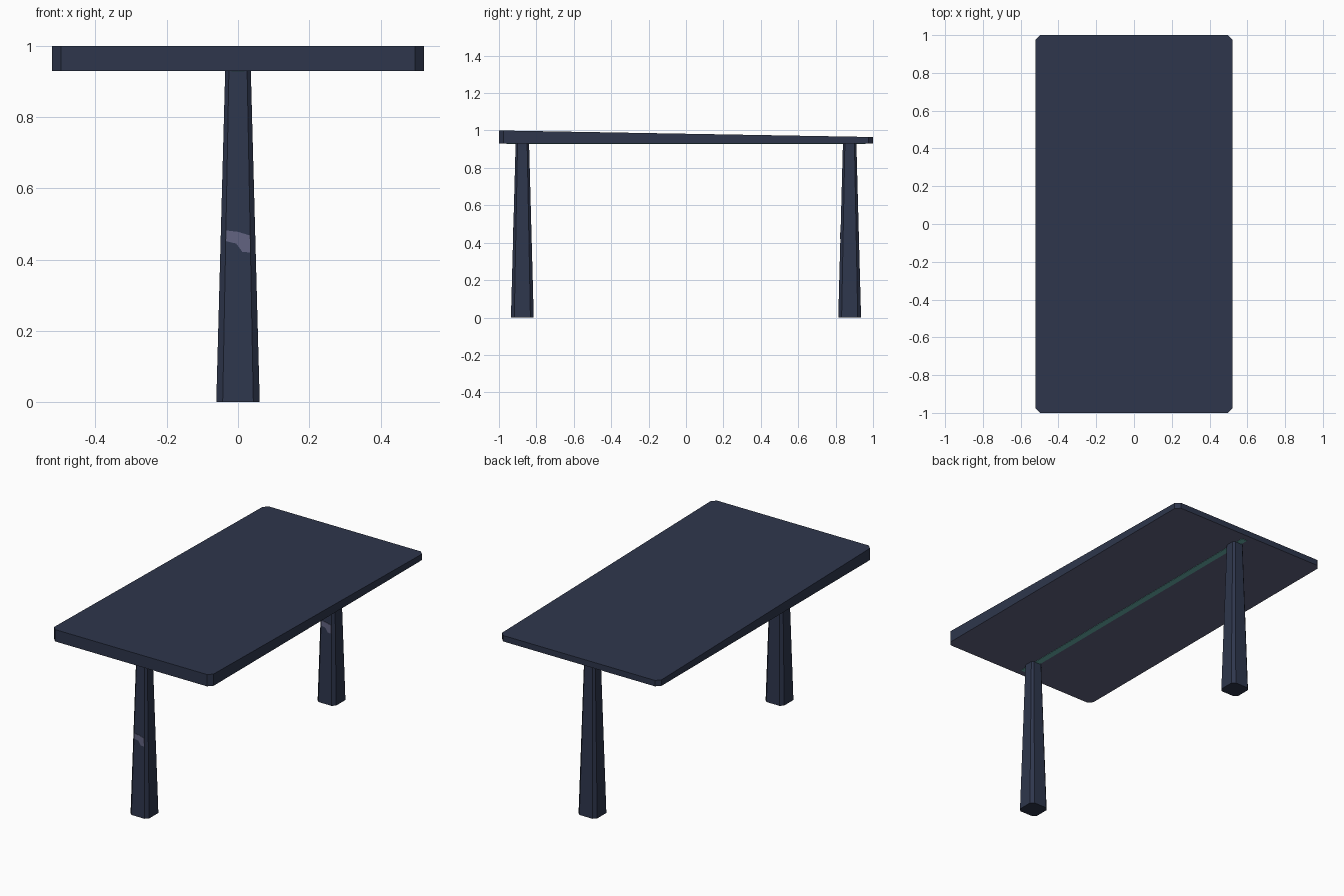
import bpy
import bmesh

if "Cube" in bpy.data.objects:
    bpy.data.objects.remove(bpy.data.objects["Cube"])


def material(name, rgb):
    # sRGB 0-255 to linear flat colour
    lin = [((c / 255 + 0.055) / 1.055) ** 2.4 for c in rgb]
    m = bpy.data.materials.new(name)
    m.diffuse_color = (*lin, 1)
    m.use_nodes = True
    m.node_tree.nodes["Principled BSDF"].inputs["Base Color"].default_value = m.diffuse_color
    return m


NAVY = material("dark navy", (46, 54, 76))
SLATE = material("slate purple", (97, 99, 128))
TEAL = material("muted teal", (104, 176, 172))

UNDER = 0.93                      # underside of the top
FOOT, NECK = 0.061, 0.036         # leg half widths, bottom and top
LEG_Y = 0.875


def octagon(hx, hy, c):
    # rectangle with cut corners, counter-clockwise
    return [(hx, -hy + c), (hx, hy - c), (hx - c, hy), (-hx + c, hy),
            (-hx, hy - c), (-hx, -hy + c), (-hx + c, -hy), (hx - c, -hy)]


def loft(name, bottom, top, mats):
    # closed solid between two matching rings of 3D points
    bm = bmesh.new()
    a = [bm.verts.new(p) for p in bottom]
    b = [bm.verts.new(p) for p in top]
    n = len(a)
    bm.faces.new(a[::-1])
    bm.faces.new(b)
    for i in range(n):
        j = (i + 1) % n
        bm.faces.new((a[i], a[j], b[j], b[i]))
    bmesh.ops.recalc_face_normals(bm, faces=bm.faces)
    mesh = bpy.data.meshes.new(name)
    bm.to_mesh(mesh)
    bm.free()
    for m in mats:
        mesh.materials.append(m)
    obj = bpy.data.objects.new(name, mesh)
    bpy.context.collection.objects.link(obj)
    return obj


# Table top: flat below, sloping down to the back, lighter underside
ring = octagon(0.522, 1.0, 0.025)
top = loft("table_top",
           [(x, y, UNDER) for x, y in ring],
           [(x, y, 0.9825 - 0.0175 * y) for x, y in ring],
           [NAVY, SLATE])
for p in top.data.polygons:
    p.material_index = 1 if p.normal.z < -0.9 else 0

# Centre stripe under the top
rect = [(-0.018, -0.96), (0.018, -0.96), (0.018, 0.96), (-0.018, 0.96)]
loft("underside_stripe",
     [(x, y, UNDER - 0.002) for x, y in rect],
     [(x, y, UNDER + 0.002) for x, y in rect], [TEAL])

# Worn patch outline on the front of each leg (x, z)
PATCH = [(-0.034, 0.452), (-0.005, 0.445), (0.012, 0.422), (0.033, 0.42),
         (0.033, 0.468), (0.0, 0.478), (-0.034, 0.482)]

for name, cy in (("front", -LEG_Y), ("back", LEG_Y)):
    # Tapered leg with cut corners
    loft(name + "_leg",
         [(x, cy + y, 0) for x, y in octagon(FOOT, FOOT, 0.018)],
         [(x, cy + y, UNDER) for x, y in octagon(NECK, NECK, 0.0105)],
         [NAVY])

    def surface(z, off):
        return cy - (FOOT + (NECK - FOOT) * z / UNDER) - off

    # Thin patch following the leg's slope
    loft(name + "_leg_patch",
         [(x, surface(z, 0.0015), z) for x, z in PATCH],
         [(x, surface(z, -0.002), z) for x, z in PATCH], [SLATE])
